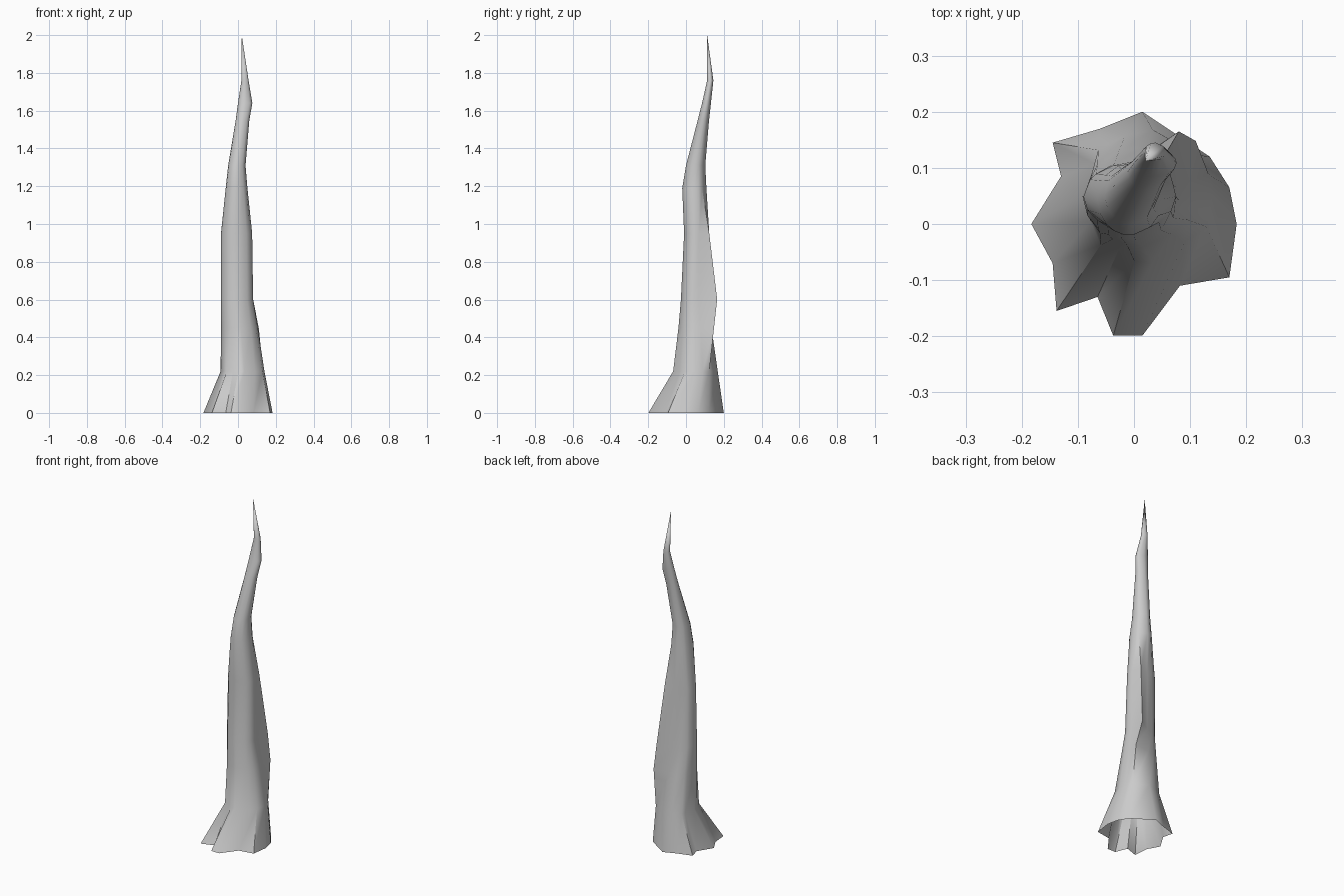
import bpy, bmesh
from mathutils import Vector

if "Cube" in bpy.data.objects:
    bpy.data.objects.remove(bpy.data.objects["Cube"])

# Root outline on the ground, counter-clockwise
ROOTS = [(0.183, 0), (0.17, 0.065), (0.135, 0.12), (0.015, 0.20), (-0.06, 0.17),
         (-0.145, 0.145), (-0.13, 0.085), (-0.183, 0), (-0.145, -0.07), (-0.138, -0.155),
         (-0.065, -0.13), (-0.037, -0.199), (0.015, -0.199), (0.082, -0.11), (0.17, -0.095)]

# Trunk sections: z, x min, x max, y min, y max, root influence
SECTIONS = [(0.22, -0.092, 0.14, -0.068, 0.168, 0.35),
            (0.45, -0.09, 0.105, -0.04, 0.135, 0.1),
            (0.60, -0.09, 0.08, -0.027, 0.112, 0),
            (0.95, -0.09, 0.075, -0.01, 0.108, 0),
            (1.19, -0.065, 0.05, -0.02, 0.108, 0),
            (1.31, -0.052, 0.04, 0.0, 0.102, 0),
            (1.55, -0.012, 0.06, 0.062, 0.122, 0),
            (1.64, 0.0, 0.076, 0.085, 0.132, 0),
            (1.76, 0.018, 0.056, 0.112, 0.145, 0)]
TIP = (0.02, 0.112, 2.0)
# Narrow ridge on the back right side
RIDGE = {0.45: (0.11, 0.148), 0.60: (0.08, 0.165), 0.95: (0.055, 0.123)}


def section(z, x0, x1, y0, y1, lobes):
    pts = []
    for p in ROOTS:
        v = Vector((p[0] / 0.183, p[1] / 0.2))
        pts.append(v.normalized().lerp(v, lobes))

    def fit(values, lo, hi):
        a, b = min(values), max(values)
        return [lo + (v - a) / (b - a) * (hi - lo) for v in values]

    ring = list(zip(fit([p.x for p in pts], x0, x1), fit([p.y for p in pts], y0, y1)))
    if z in RIDGE:
        ring[2] = RIDGE[z]
    return [(x, y, z) for x, y in ring]


# Loft the open-bottomed trunk up to its tip
bm = bmesh.new()
rings = [[(x, y, 0) for x, y in ROOTS]] + [section(*s) for s in SECTIONS]
rings = [[bm.verts.new(p) for p in r] for r in rings]
n = len(ROOTS)
for low, high in zip(rings, rings[1:]):
    for i in range(n):
        j = (i + 1) % n
        bm.faces.new((low[i], low[j], high[j], high[i]))
tip = bm.verts.new(TIP)
for i in range(n):
    bm.faces.new((rings[-1][i], rings[-1][(i + 1) % n], tip))

mesh = bpy.data.meshes.new("tree_trunk")
bm.to_mesh(mesh)
bm.free()
trunk = bpy.data.objects.new("tree_trunk", mesh)
bpy.context.collection.objects.link(trunk)
bpy.context.view_layer.objects.active = trunk
trunk.select_set(True)
bpy.ops.object.shade_smooth_by_angle(angle=0.9)
